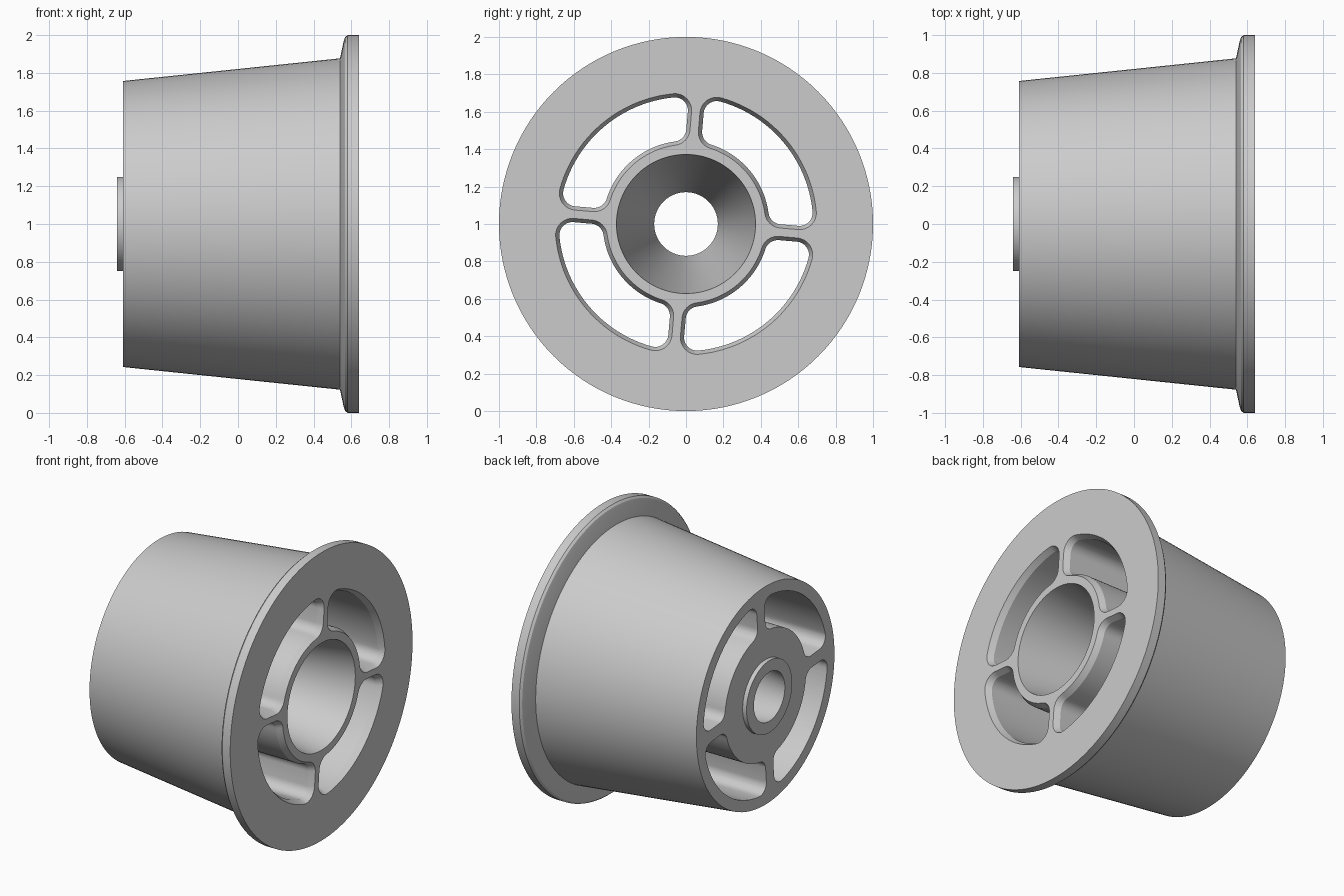
import bpy, bmesh
from math import sin, cos, asin, pi, radians

SEGMENTS = 128
ARC, CORNER = 24, 8          # steps along slot arcs and slot corners
SPOKE_TILT = radians(-5)

old = bpy.data.objects.get("Cube")
if old:
    bpy.data.objects.remove(old, do_unlink=True)

grey = bpy.data.materials.new("light_grey")
grey.use_nodes = True
colour = (0.6, 0.6, 0.6, 1)
grey.diffuse_color = colour
grey.node_tree.nodes["Principled BSDF"].inputs["Base Color"].default_value = colour


def loft(name, rings, closed):
    """Bridge rings of (x, y, z) points; closed joins last ring to first, else caps the ends."""
    bm = bmesh.new()
    loops = [[bm.verts.new(p) for p in ring] for ring in rings]
    count = len(loops[0])
    pairs = list(zip(loops, loops[1:]))
    if closed:
        pairs.append((loops[-1], loops[0]))
    else:
        bm.faces.new(loops[0])
        bm.faces.new(loops[-1])
    for a, b in pairs:
        for i in range(count):
            j = (i + 1) % count
            bm.faces.new((a[i], a[j], b[j], b[i]))
    bmesh.ops.recalc_face_normals(bm, faces=bm.faces)
    mesh = bpy.data.meshes.new(name)
    bm.to_mesh(mesh)
    bm.free()
    mesh.materials.append(grey)
    obj = bpy.data.objects.new(name, mesh)
    bpy.context.collection.objects.link(obj)
    return obj


def circle(x, r):
    return [(x, r * cos(2 * pi * i / SEGMENTS), 1 + r * sin(2 * pi * i / SEGMENTS))
            for i in range(SEGMENTS)]


def arc(cy, cz, r, start, end, steps):
    return [(cy + r * cos(start + (end - start) * i / steps),
             cz + r * sin(start + (end - start) * i / steps)) for i in range(steps + 1)]


def slot_outline(grow):
    """Quarter-ring slot with rounded corners, lying between two spokes."""
    half_spoke, inner, outer, f = 0.0425 - grow, 0.445 - grow, 0.68 + grow, 0.07 + grow
    q = pi / 2
    ro, ri = outer - f, inner + f
    a, b = asin((half_spoke + f) / ro), asin((half_spoke + f) / ri)
    pts = arc(ro * cos(a), ro * sin(a), f, -q, a, CORNER)
    pts += arc(0, 0, outer, a, q - a, ARC)[1:-1]
    pts += arc(ro * sin(a), ro * cos(a), f, q - a, pi, CORNER)
    pts += arc(ri * sin(b), ri * cos(b), f, pi, pi + q - b, CORNER)
    pts += arc(0, 0, inner, q - b, b, ARC)[1:-1]
    pts += arc(ri * cos(b), ri * sin(b), f, pi + b, pi + q, CORNER)
    return pts


def slot_ring(x, grow, turn):
    return [(x, y * cos(turn) - z * sin(turn), 1 + y * sin(turn) + z * cos(turn))
            for y, z in slot_outline(grow)]


# Tapered body with flange, rear boss and conical bore, as (x, radius)
profile = [(-0.64, 0.17), (-0.64, 0.25), (-0.61, 0.25), (-0.61, 0.757),
           (0.54, 0.877), (0.56, 0.97), (0.566, 0.988), (0.58, 1.0),
           (0.64, 1.0), (0.64, 0.372)]
hub = loft("flanged_hub", [circle(x, r) for x, r in profile], True)

# Four through slots with a bevelled front rim
bpy.context.view_layer.objects.active = hub
for k in range(4):
    turn = SPOKE_TILT + k * pi / 2
    stations = [(-0.8, 0), (0.6, 0), (0.64, 0.02), (0.75, 0.02)]
    cutter = loft("slot_cutter", [slot_ring(x, g, turn) for x, g in stations], False)
    cutter.hide_render = True
    mod = hub.modifiers.new("slot", "BOOLEAN")
    mod.operation, mod.solver, mod.object = "DIFFERENCE", "EXACT", cutter
    bpy.ops.object.modifier_apply(modifier=mod.name)
    bpy.data.objects.remove(cutter, do_unlink=True)

# Smooth round walls, crisp rims
for obj in bpy.context.selected_objects:
    obj.select_set(False)
hub.select_set(True)
bpy.ops.object.shade_smooth_by_angle(angle=radians(25))
